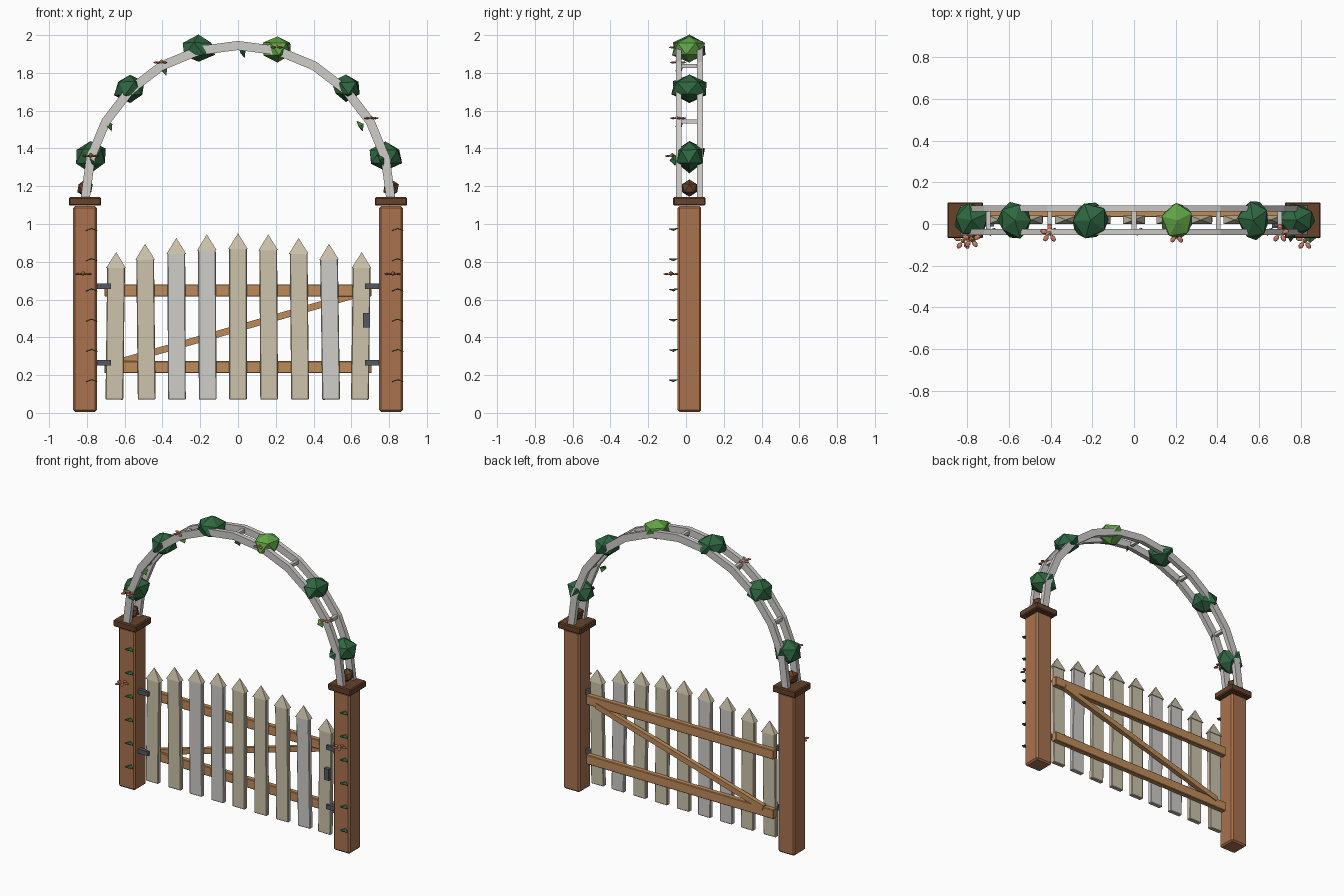
import bpy, bmesh, math, random
from mathutils import Matrix, Vector

if "Cube" in bpy.data.objects:
    bpy.data.objects.remove(bpy.data.objects["Cube"])

random.seed(4)
YC = 0.018          # depth centre of posts and arch


def mat(name, r, g, b):
    m = bpy.data.materials.new(name)
    m.diffuse_color = (r, g, b, 1)
    m.use_nodes = True
    m.node_tree.nodes["Principled BSDF"].inputs["Base Color"].default_value = m.diffuse_color
    return m


POST = mat("post_brown", .40, .17, .078)
CAP = mat("dark_brown", .135, .055, .024)
RAIL = mat("light_wood", .52, .26, .10)
CREAM = mat("cream_paint", .61, .55, .41)
WHITE = mat("grey_white_paint", .62, .61, .59)
METAL = mat("dark_metal", .09, .10, .12)
GREEN = mat("dark_green", .028, .135, .052)
LIME = mat("bright_green", .12, .37, .06)
CORAL = mat("coral_petal", .68, .20, .15)
GOLD = mat("flower_gold", .75, .40, .08)


def finish(bm, name, *mats):
    bmesh.ops.recalc_face_normals(bm, faces=bm.faces)
    me = bpy.data.meshes.new(name)
    bm.to_mesh(me)
    bm.free()
    for m in mats:
        me.materials.append(m)
    ob = bpy.data.objects.new(name, me)
    bpy.context.collection.objects.link(ob)
    return ob


def box(name, centre, size, m, bevel=0.0, tilt=0.0):
    """Box with optional bevel, tilted about y."""
    bm = bmesh.new()
    bmesh.ops.create_cube(bm, size=1)
    bmesh.ops.scale(bm, vec=size, verts=bm.verts)
    if bevel:
        bmesh.ops.bevel(bm, geom=bm.edges[:], offset=bevel, segments=1, affect='EDGES')
    M = Matrix.Translation(centre) @ Matrix.Rotation(tilt, 4, 'Y')
    bmesh.ops.transform(bm, matrix=M, verts=bm.verts)
    return finish(bm, name, m)


def blob(name, centre, size, m, jitter=0.0):
    """Low-poly icosahedron, optionally roughened."""
    bm = bmesh.new()
    bmesh.ops.create_icosphere(bm, subdivisions=1, radius=1)
    for v in bm.verts:
        v.co *= 1 + random.uniform(-jitter, jitter)
    spin = random.uniform(0, 6) if jitter else 0
    M = Matrix.Translation(centre) @ Matrix.Diagonal((*size, 1)) @ Matrix.Rotation(spin, 4, 'Z')
    bmesh.ops.transform(bm, matrix=M, verts=bm.verts)
    return finish(bm, name, m)


def leaf(name, base, m, rot=None, s=1.0):
    """Folded diamond leaf pointing to -y."""
    bm = bmesh.new()
    pts = [(0, 0, 0), (-.031, -.022, -.012), (0, -.047, -.002), (.031, -.022, -.012)]
    M = Matrix.Translation(base) @ (rot or Matrix()) @ Matrix.Scale(s, 4)
    top = [bm.verts.new(M @ Vector(p)) for p in pts]
    low = [bm.verts.new(M @ (Vector(p) - Vector((0, 0, .003)))) for p in pts]
    for a, b, c in ((0, 1, 2), (0, 2, 3)):
        bm.faces.new((top[a], top[b], top[c]))
        bm.faces.new((low[c], low[b], low[a]))
    for i in range(4):
        j = (i + 1) % 4
        bm.faces.new((top[i], top[j], low[j], low[i]))
    return finish(bm, name, m)


def flower(name, centre):
    """Five flat petals around a small centre."""
    bm = bmesh.new()
    for i in range(5):
        M = (Matrix.Translation(centre) @ Matrix.Rotation(i * math.tau / 5 + .3, 4, 'Z')
             @ Matrix.Translation((.029, 0, 0)) @ Matrix.Diagonal((.019, .013, .006, 1)))
        bmesh.ops.create_icosphere(bm, subdivisions=1, radius=1, matrix=M)
    n = len(bm.faces)
    M = Matrix.Translation(Vector(centre) + Vector((0, 0, .003))) @ Matrix.Scale(.013, 4)
    bmesh.ops.create_icosphere(bm, subdivisions=1, radius=1, matrix=M)
    bm.faces.ensure_lookup_table()
    for f in bm.faces[n:]:
        f.material_index = 1
    return finish(bm, name, CORAL, GOLD)


# posts, caps, finials, hinges and climbing leaves
for sx, side in ((-1, "left"), (1, "right")):
    x = .81 * sx
    box(f"post_{side}", (x, YC, .55), (.125, .125, 1.09), POST, .01)
    box(f"post_cap_{side}", (x, YC, 1.12), (.172, .172, .044), CAP, .006)
    blob(f"finial_{side}", (x, YC, 1.19), (.046, .046, .046), CAP)
    for z in (.265, .67):
        box(f"hinge_{side}", (.71 * sx, .002, z), (.075, .026, .03), METAL)
    for i in range(6):
        leaf(f"post_leaf_{side}", (x + .035, -.044, .178 + .16 * i), GREEN)
    flower(f"post_flower_{side}", (.82 * sx, -.08, .735))


# arch rails: rectangular section swept round a half ellipse
def arch_point(k, off=0.0):
    a = math.pi * k / 12
    return -(.808 + off) * math.cos(a), 1.14 + (.805 + off) * math.sin(a)


for y, label in ((YC - .056, "front"), (YC + .056, "back")):
    bm = bmesh.new()
    rings = []
    for k in range(13):
        ring = []
        for off, dy in ((-.024, -.015), (.024, -.015), (.024, .015), (-.024, .015)):
            px, pz = arch_point(k, off)
            ring.append(bm.verts.new((px, y + dy, pz)))
        rings.append(ring)
    for a, b in zip(rings, rings[1:]):
        for i in range(4):
            j = (i + 1) % 4
            bm.faces.new((a[i], a[j], b[j], b[i]))
    bm.faces.new(rings[0])
    bm.faces.new(rings[-1])
    finish(bm, f"arch_rail_{label}", WHITE)

# arch rungs
for k in range(2, 11, 2):
    px, pz = arch_point(k)
    box("arch_rung", (px, YC, pz), (.022, .10, .022), WHITE)

# foliage clumps on the arch
for k, size, m in ((1, (.092, .085, .084), GREEN), (3, (.088, .096, .078), GREEN),
                   (5, (.098, .098, .072), GREEN), (7, (.085, .098, .072), LIME),
                   (9, (.078, .10, .068), GREEN), (11, (.1, .086, .082), GREEN)):
    px, pz = arch_point(k)
    blob("foliage", (px, YC, pz + .01), size, m, .1)

# arch flowers and hanging leaves
for p in ((-.78, -.072, 1.36), (-.405, -.045, 1.855), (.205, -.05, 1.935), (.70, -.045, 1.56)):
    flower("arch_flower", p)
hang = Matrix.Rotation(math.radians(60), 4, 'Y') @ Matrix.Rotation(math.radians(35), 4, 'X')
for p, m in (((-.665, -.02, 1.53), LIME), ((-.375, -.02, 1.825), LIME), ((.04, -.02, 1.92), GREEN),
             ((.665, -.02, 1.53), LIME), ((-.75, -.035, 1.34), GREEN), ((.775, -.05, 1.35), GREEN)):
    leaf("arch_leaf", p, m, hang)

# gate pickets with pointed tips, tallest in the middle
tilts = (.013, -.011, -.004, -.006, 0, -.006, -.010, -.015, .013)
for i, t in enumerate(tilts):
    x = .1625 * (i - 4)
    tip = .953 - .1 * ((i - 4) / 4) ** 2
    top = tip - .08
    h = top - .07
    box("picket", (x, .02, .07 + h / 2), (.094, .03, h),
        WHITE if i in (2, 3, 7) else CREAM, .004, t)
    bm = bmesh.new()
    M = (Matrix.Translation((x + t * h / 2, .02, top + .036)) @ Matrix.Rotation(t, 4, 'Y')
         @ Matrix.Diagonal((.104, .04, .084, 1)) @ Matrix.Rotation(math.pi / 4, 4, 'Z'))
    bmesh.ops.create_cone(bm, cap_ends=True, segments=4, radius1=math.sqrt(.5),
                          radius2=0, depth=1, matrix=M)
    finish(bm, "picket_tip", CREAM)

# gate rails, diagonal brace and latch
for z in (.242, .648):
    box("gate_rail", (0, .051, z), (1.415, .036, .064), RAIL, .004)
box("gate_brace", (0, .06, .448), (1.31, .03, .036), RAIL, 0, -math.atan(.285))
box("latch", (.68, -.006, .49), (.036, .028, .078), METAL)
